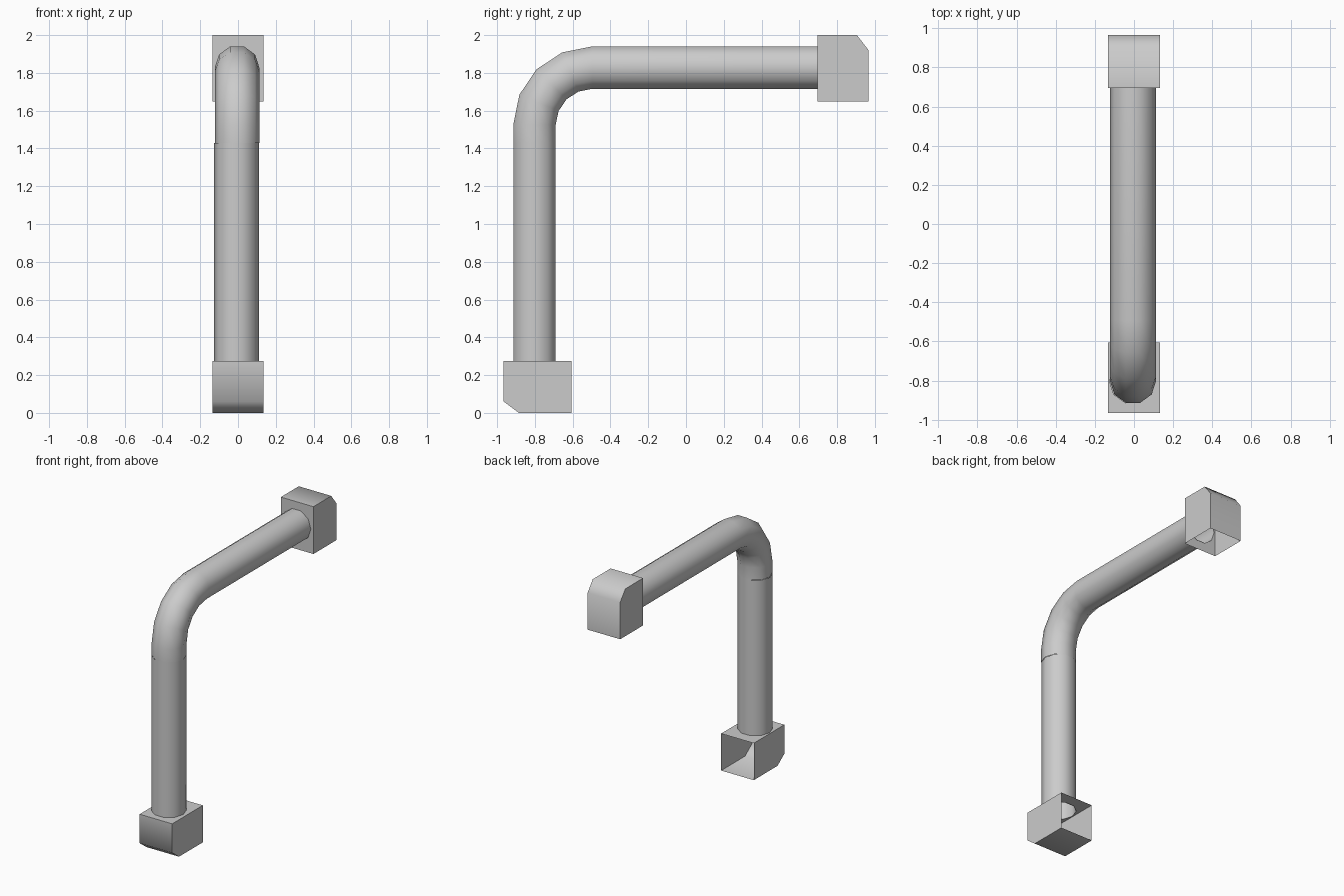
import bpy, bmesh, math
from mathutils import Vector

if "Cube" in bpy.data.objects:
    bpy.data.objects.remove(bpy.data.objects["Cube"])

SIDES = 10
R = 0.118


def ring(bm, centre, tangent):
    """Ten-sided pipe section at (x, y, z), square to a tangent given as (y, z)."""
    t = Vector((0, *tangent)).normalized()
    n = Vector((0, -t.z, t.y))
    return [bm.verts.new(Vector(centre)
                         + Vector((R * math.cos(a), 0, 0)) + n * R * math.sin(a))
            for a in (2 * math.pi * k / SIDES for k in range(SIDES))]


def finish(bm, name, angle):
    bmesh.ops.recalc_face_normals(bm, faces=bm.faces[:])
    mesh = bpy.data.meshes.new(name)
    bm.to_mesh(mesh)
    bm.free()
    ob = bpy.data.objects.new(name, mesh)
    bpy.context.collection.objects.link(ob)
    bpy.ops.object.select_all(action='DESELECT')
    ob.select_set(True)
    bpy.context.view_layer.objects.active = ob
    bpy.ops.object.shade_smooth_by_angle(angle=math.radians(angle))
    return ob


def pipe(name, x, stations):
    """Open tube through stations of (y, z, bend angle from vertical)."""
    bm = bmesh.new()
    rings = [ring(bm, (x, y, z), (math.sin(a), math.cos(a))) for y, z, a in stations]
    for r0, r1 in zip(rings, rings[1:]):
        for k in range(SIDES):
            j = (k + 1) % SIDES
            bm.faces.new((r0[k], r0[j], r1[j], r1[k]))
    finish(bm, name, 50)


def end_box(name, profile, hole_centre, hole_axis):
    """Thin chamfered shell, open on one side; its last wall has the pipe hole."""
    bm = bmesh.new()
    w = 0.134
    left, right = [[bm.verts.new((s * w, y, z)) for y, z in profile] for s in (-1, 1)]
    bm.faces.new(left)
    bm.faces.new(right)
    for i in range(len(profile) - 2):
        bm.faces.new((left[i], left[i + 1], right[i + 1], right[i]))
    # wall pierced by the pipe
    hole = ring(bm, hole_centre, hole_axis)
    corners = [left[-2], left[-1], right[-1], right[-2]]
    edges = []
    for loop in (corners, hole):
        for a, b in zip(loop, loop[1:] + loop[:1]):
            edges.append(bm.edges.get((a, b)) or bm.edges.new((a, b)))
    bmesh.ops.triangle_fill(bm, edges=edges, use_beauty=True,
                            normal=Vector((0, *hole_axis)))
    finish(bm, name, 60)


# Upright pipe
pipe("upright_pipe", -0.008, [(-0.802, 0.272, 0), (-0.802, 1.43, 0)])

# Elbow and horizontal pipe
cy, cz = -0.495, 1.525
bend = []
for i in range(5):
    a = math.radians(22.5 * i)
    bend.append((cy - 0.307 * math.cos(a), cz + 0.303 * math.sin(a), a))
pipe("elbow_and_crossbar", -0.005,
     [(-0.802, 1.43, 0)] + bend + [(0.697, 1.828, math.pi / 2)])

# Lower box, open at the back
end_box("lower_end_box",
        [(-0.605, 0), (-0.885, 0), (-0.965, 0.06), (-0.965, 0.275), (-0.605, 0.275)],
        (-0.008, -0.802, 0.275), (0, 1))

# Upper box, open underneath
end_box("upper_end_box",
        [(0.965, 1.648), (0.965, 1.922), (0.905, 2.0), (0.695, 2.0), (0.695, 1.648)],
        (-0.005, 0.695, 1.828), (1, 0))
